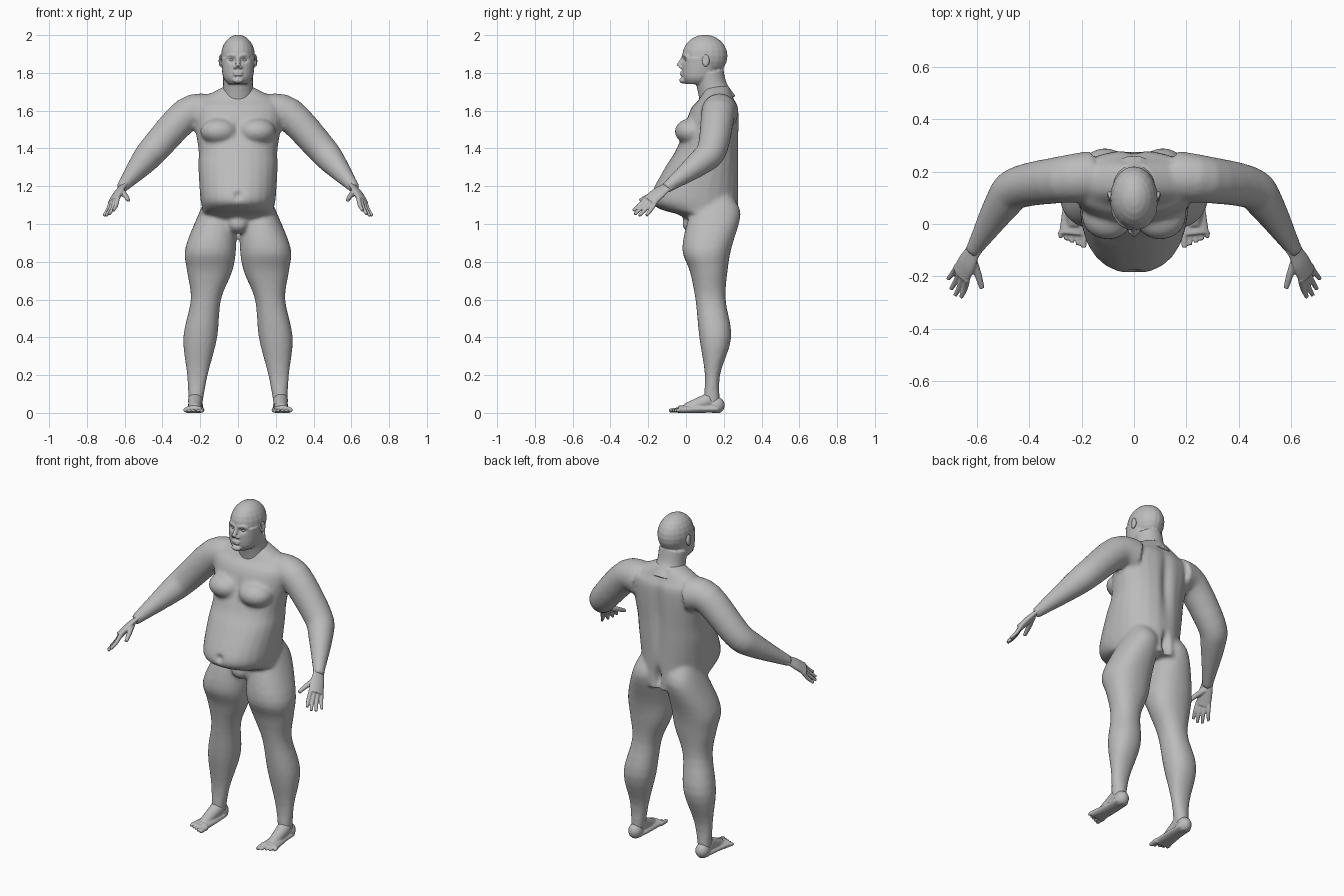
import bpy, bmesh, math
from mathutils import Vector, Matrix

if "Cube" in bpy.data.objects:
    bpy.data.objects.remove(bpy.data.objects["Cube"])

GREY = (0.5, 0.5, 0.5, 1)
skin = bpy.data.materials.new("plain_grey_skin")
skin.diffuse_color = GREY
skin.use_nodes = True
skin.node_tree.nodes["Principled BSDF"].inputs["Base Color"].default_value = GREY


def smooth_rows(rows, steps=4):
    """Resample a few sections along a smooth curve through them."""
    rows = [Vector(row) for row in rows]
    last = len(rows) - 1
    slopes = [(rows[min(i + 1, last)] - rows[max(i - 1, 0)]) / 2 for i in range(last + 1)]
    result = []
    for i in range(last):
        start, end = rows[i], rows[i + 1]
        for step in range(steps):
            t = step / steps
            ease = t * t * (3 - 2 * t)
            result.append(start.lerp(end, ease) + slopes[i] * (t * (1 - t) ** 2)
                          - slopes[i + 1] * (t * t * (1 - t)))
    return result + [rows[last]]


def skin_rings(bm, rings):
    """Bridge consecutive rings of points and cap both ends."""
    loops = [[bm.verts.new(point) for point in ring] for ring in rings]
    for low, high in zip(loops, loops[1:]):
        for i in range(len(low)):
            bm.faces.new((low[i - 1], low[i], high[i], high[i - 1]))
    bm.faces.new(loops[0])
    bm.faces.new(loops[-1])


def oval(centre, wide, deep, power=2, count=24):
    """Ring of points; a higher power gives a squarer outline."""
    ring = []
    for i in range(count):
        angle = math.tau * i / count
        c, s = math.cos(angle), math.sin(angle)
        c = math.copysign(abs(c) ** (2 / power), c)
        s = math.copysign(abs(s) ** (2 / power), s)
        ring.append(centre + wide * c + deep * s)
    return ring


def column(bm, rows, side=1):
    """Upright form; each row is height, x limits, y limits."""
    rings = []
    for z, inner, outer, front, back in smooth_rows(rows):
        centre = Vector((side * (inner + outer) / 2, (front + back) / 2, z))
        wide = Vector(((outer - inner) / 2, 0, 0))
        deep = Vector((0, (back - front) / 2, 0))
        rings.append(oval(centre, wide, deep, power=2.2))
    skin_rings(bm, rings)


def limb(bm, rows, side=1, wide=(1, 0, 0), flat=1):
    """Form along a path; each row is x, y, z, radius."""
    rows = smooth_rows(rows)
    path = [Vector((side * row[0], row[1], row[2])) for row in rows]
    across = Vector((side * wide[0], wide[1], wide[2]))
    rings = []
    for i, (point, row) in enumerate(zip(path, rows)):
        along = (path[min(i + 1, len(path) - 1)] - path[max(i - 1, 0)]).normalized()
        axis = (across - along * across.dot(along)).normalized()
        rings.append(oval(point, axis * row[3], along.cross(axis) * row[3] * flat))
    skin_rings(bm, rings)


def ball(bm, centre, radii):
    placement = Matrix.Translation(centre) @ Matrix.Diagonal((*radii, 1))
    bmesh.ops.create_uvsphere(bm, u_segments=20, v_segments=12, radius=1, matrix=placement)


def fuse(name, bm, voxel, smoothing):
    """Merge overlapping forms into one continuous skin."""
    bmesh.ops.recalc_face_normals(bm, faces=bm.faces)
    mesh = bpy.data.meshes.new(name)
    bm.to_mesh(mesh)
    bm.free()
    obj = bpy.data.objects.new(name, mesh)
    bpy.context.collection.objects.link(obj)
    remesh = obj.modifiers.new("merge", 'REMESH')
    remesh.mode = 'VOXEL'
    remesh.voxel_size = voxel
    soften = obj.modifiers.new("soften", 'SMOOTH')
    soften.factor = 0.5
    soften.iterations = smoothing
    graph = bpy.context.evaluated_depsgraph_get()
    obj.data = bpy.data.meshes.new_from_object(obj.evaluated_get(graph))
    obj.modifiers.clear()
    obj.data.materials.clear()
    obj.data.materials.append(skin)
    for polygon in obj.data.polygons:
        polygon.use_smooth = True
        polygon.material_index = 0
    return obj


def press(obj, centre, radii, offset):
    """Push the surface softly around a point."""
    for vertex in obj.data.vertices:
        distance = sum(((p - q) / r) ** 2 for p, q, r in zip(vertex.co, centre, radii))
        vertex.co += Vector(offset) * math.exp(-distance)


# Torso with overhanging belly: height, half width, front; the back slopes in at the neck
torso = [(1, 0.14, 0.04), (1.05, 0.19, -0.04), (1.08, 0.19, -0.14), (1.14, 0.2, -0.19),
         (1.3, 0.21, -0.11), (1.4, 0.21, -0.05), (1.6, 0.24, 0.02), (1.66, 0.2, 0.07), (1.73, 0.07, 0.1)]
bm = bmesh.new()
column(bm, [(z, -half, half, front, 0.28 - max(0, z - 1.6) * 0.4) for z, half, front in torso])
ball(bm, (0, 0.04, 1), (0.06, 0.06, 0.05))

# Legs, arms and chest on both sides
leg = [(1.14, 0.03, 0.17, 0.08, 0.25), (1.05, 0.01, 0.21, 0.02, 0.29), (0.87, 0.01, 0.28, -0.02, 0.24),
       (0.75, 0.03, 0.27, 0.02, 0.22), (0.6, 0.09, 0.25, 0.05, 0.21), (0.4, 0.11, 0.29, 0.07, 0.24),
       (0.2, 0.16, 0.27, 0.1, 0.18), (0.04, 0.19, 0.26, 0.09, 0.18)]
arm = [(0.16, 0.18, 1.59, 0.1), (0.27, 0.17, 1.58, 0.09), (0.44, 0.14, 1.4, 0.08),
       (0.5, 0.08, 1.33, 0.07), (0.6, -0.08, 1.21, 0.035), (0.62, -0.11, 1.19, 0.03)]
for side in (1, -1):
    column(bm, leg, side)
    limb(bm, arm, side, wide=(0, 1, 0))
    ball(bm, (side * 0.1, 0.03, 1.49), (0.1, 0.09, 0.07))
body = fuse("body", bm, voxel=0.011, smoothing=6)

# Navel, spine furrow, seat cleft and breastbone furrow
press(body, (0, -0.19, 1.15), (0.02, 0.05, 0.02), (0, 0.02, 0))
press(body, (0, 0.29, 1.45), (0.03, 0.05, 0.2), (0, -0.02, 0))
press(body, (0, 0.28, 1.06), (0.02, 0.06, 0.06), (0, -0.04, 0))
press(body, (0, 0, 1.5), (0.02, 0.1, 0.07), (0, 0.01, 0))

# Head: skull, jaw, neck, nose, chin, lips and brows
bm = bmesh.new()
ball(bm, (0, 0.1, 1.89), (0.09, 0.12, 0.112))
column(bm, [(1.74, -0.05, 0.05, 0, 0.12), (1.78, -0.08, 0.08, -0.02, 0.16), (1.88, -0.09, 0.09, -0.02, 0.18)])
limb(bm, [(0, 0.17, 1.64, 0.1), (0, 0.14, 1.72, 0.08), (0, 0.12, 1.8, 0.08)])
limb(bm, [(0, -0.01, 1.89, 0.01), (0, -0.04, 1.835, 0.013)])
ball(bm, (0, -0.016, 1.76), (0.03, 0.02, 0.016))
for z in (1.79, 1.802):
    ball(bm, (0, -0.022, z), (0.026, 0.01, 0.006))
for side in (1, -1):
    ball(bm, (side * 0.014, -0.026, 1.83), (0.01, 0.012, 0.008))
    limb(bm, [(0.01, -0.016, 1.89, 0.008), (0.04, -0.006, 1.895, 0.008), (0.06, 0.01, 1.885, 0.008)],
         side, wide=(0, 0, 1))
head = fuse("head", bm, voxel=0.005, smoothing=3)
for side in (1, -1):
    press(head, (side * 0.034, -0.016, 1.868), (0.02, 0.03, 0.012), (0, 0.014, 0))

for label, side in (("left", 1), ("right", -1)):
    # Eye set into its socket
    bm = bmesh.new()
    ball(bm, (side * 0.034, 0.008, 1.868), (0.014, 0.014, 0.01))
    fuse(label + "_eye", bm, voxel=0.002, smoothing=1)

    # Ear with a hollow centre
    bm = bmesh.new()
    ball(bm, (side * 0.092, 0.105, 1.865), (0.013, 0.02, 0.033))
    ear = fuse(label + "_ear", bm, voxel=0.004, smoothing=2)
    press(ear, (side * 0.1, 0.1, 1.87), (0.01, 0.01, 0.02), (-side * 0.01, 0, 0))

    # Hand: palm, four fanned fingers and thumb
    bm = bmesh.new()
    spread = Vector((0.55, 0.77, -0.33))
    reach = Vector((0.2, -0.6, -0.4))
    limb(bm, [(0.6, -0.08, 1.21, 0.035), (0.617, -0.11, 1.19, 0.034), (0.637, -0.15, 1.16, 0.042),
              (0.66, -0.195, 1.12, 0.043)], side, spread, flat=0.45)
    index_tip, little_tip = Vector((0.66, -0.28, 1.07)), Vector((0.71, -0.21, 1.045))
    for i in range(4):
        base = Vector((0.655, -0.185, 1.13)) + spread * 0.022 * (i - 1.5)
        tip = index_tip.lerp(little_tip, i / 3) + reach * 0.03 * math.sin(math.pi * i / 3)
        knuckle = base.lerp(tip, 0.5) - reach.cross(spread) * 0.008
        limb(bm, [(*base, 0.012), (*knuckle, 0.011), (*tip, 0.008)], side, spread)
    limb(bm, [(0.62, -0.13, 1.175, 0.018), (0.596, -0.19, 1.15, 0.014), (0.58, -0.245, 1.125, 0.01)],
         side, spread)
    fuse(label + "_hand", bm, voxel=0.004, smoothing=3)

    # Foot: heel, sloping instep, flat sole and five toes
    bm = bmesh.new()
    ball(bm, (side * 0.225, 0.16, 0.04), (0.04, 0.045, 0.045))
    limb(bm, [(0.225, 0.13, 0.07, 0.04), (0.23, 0, 0.02, 0.03)], side)
    limb(bm, [(0.225, 0.17, 0.02, 0.04), (0.225, 0.08, 0.02, 0.045), (0.235, -0.04, 0.016, 0.052)],
         side, flat=0.45)
    for i in range(5):
        x, radius = 0.192 + 0.022 * i, 0.011 if i else 0.015
        limb(bm, [(x, -0.03, 0.016, radius), (x, -0.09 + 0.009 * i, 0.012, radius * 0.7)], side)
    foot = fuse(label + "_foot", bm, voxel=0.005, smoothing=3)
    for vertex in foot.data.vertices:
        vertex.co.z = max(vertex.co.z, 0)
